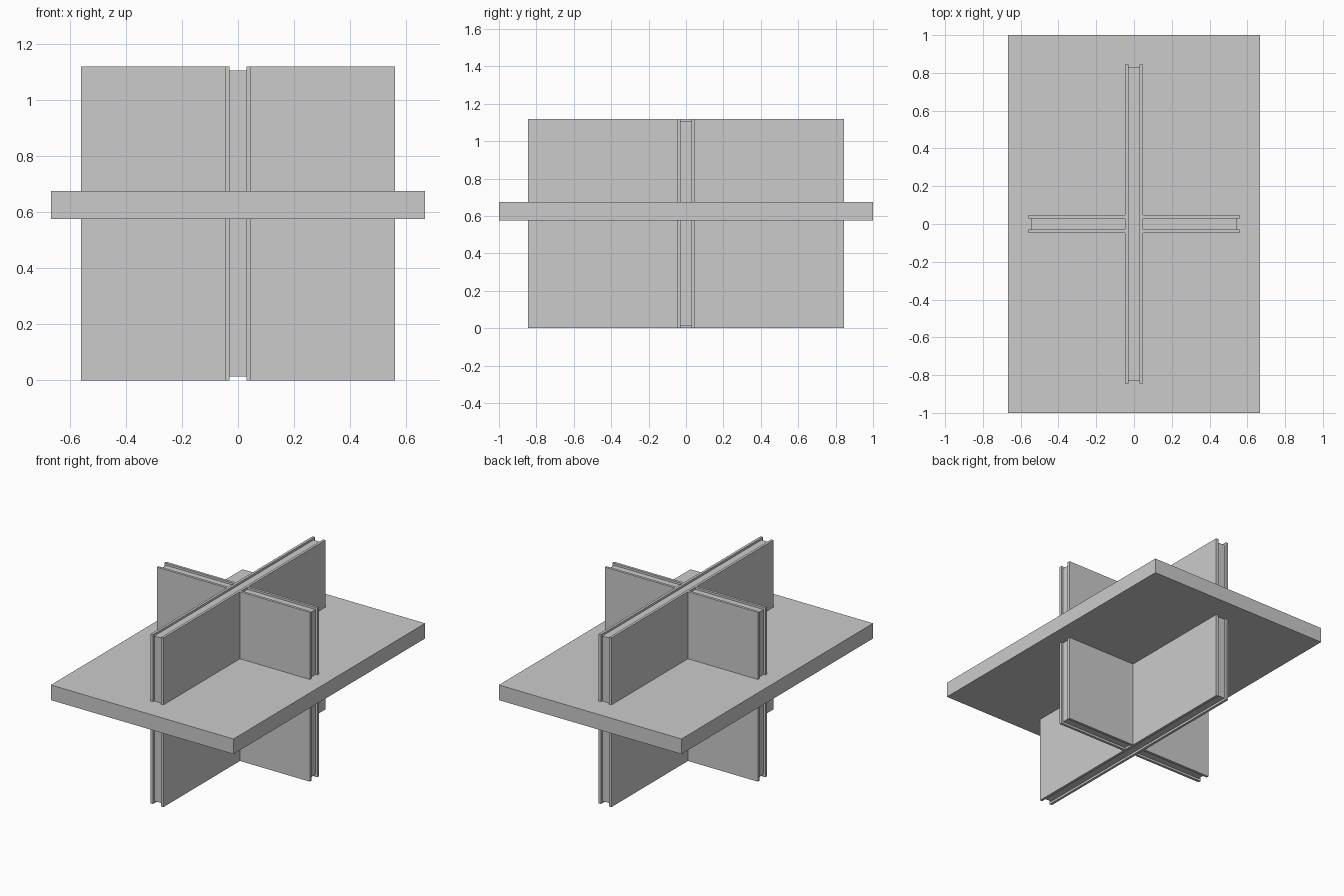
import bpy

if "Cube" in bpy.data.objects:
    bpy.data.objects.remove(bpy.data.objects["Cube"])

H = 1.118          # panel height
RECESS = 0.014     # how far the core sits inside the facing sheets
OUT, IN, MID = 0.047, 0.030, 0.003   # half widths: facing outside, core, centre sheet


def box(name, x0, x1, y0, y1, z0, z1):
    bpy.ops.mesh.primitive_cube_add(size=1, location=((x0 + x1) / 2, (y0 + y1) / 2, (z0 + z1) / 2))
    ob = bpy.context.object
    ob.name = name
    ob.scale = (x1 - x0, y1 - y0, z1 - z0)
    bpy.ops.object.transform_apply(location=False, rotation=False, scale=True)
    return ob


# Layers across the panel thickness: name, from, to, recessed or not
LAYERS = [
    ("facing_a", -OUT, -IN, 0), ("core_a", -IN, -MID, RECESS),
    ("centre_sheet", -MID, MID, RECESS),
    ("core_b", MID, IN, RECESS), ("facing_b", IN, OUT, 0),
]

# Horizontal slab
box("slab", -0.667, 0.667, -1, 1, 0.575, 0.675)

for layer, a, b, r in LAYERS:
    # Long panel, continuous through the crossing
    box("long_panel_" + layer, a, b, -0.845 + r, 0.845 - r, r, H - r)
    # Short panel halves butting against the long panel
    box("short_panel_right_" + layer, OUT, 0.559 - r, a, b, r, H - r)
    box("short_panel_left_" + layer, -0.559 + r, -OUT, a, b, r, H - r)
